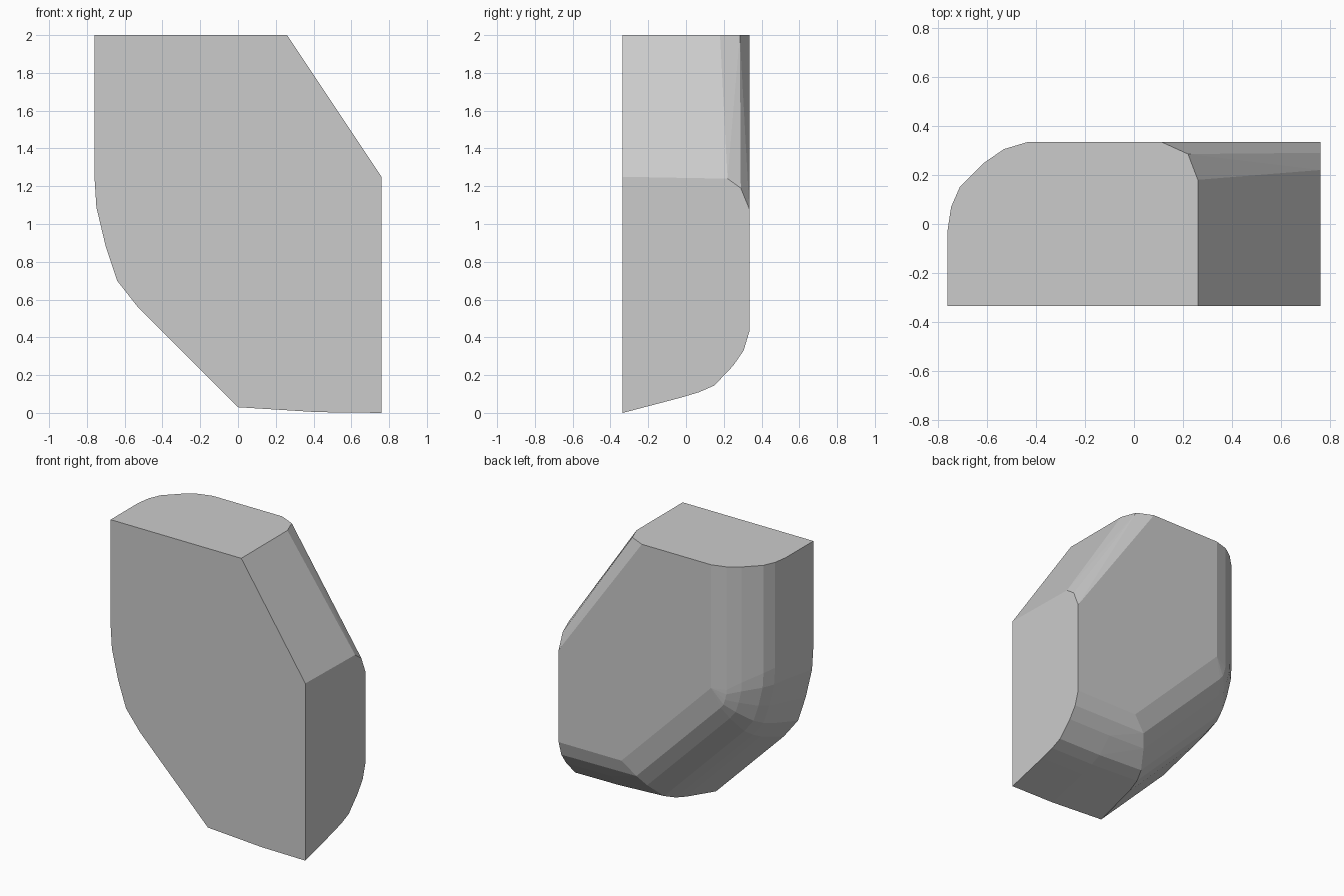
import bpy, bmesh, math

if "Cube" in bpy.data.objects:
    bpy.data.objects.remove(bpy.data.objects["Cube"])

# Sections from front to back:
# depth, left inset, bottom height, diagonal offset (x + z), corner rounding
SECTIONS = [
    (-0.335, 0.000, 0.00, 0.03, 1.00),
    (-0.03, 0.000, 0.08, 0.12, 0.85),
    (0.07, 0.015, 0.11, 0.165, 0.75),
    (0.15, 0.05, 0.145, 0.23, 0.65),
    (0.25, 0.15, 0.25, 0.39, 0.40),
    (0.305, 0.23, 0.33, 0.51, 0.20),
    (0.335, 0.33, 0.43, 0.70, 0.00),
]
# Rounding of the lower left corner, relative to the sharp corner
CORNER = [(0, 0.46), (0.01, 0.30), (0.06, 0.09), (0.12, -0.09), (0.23, -0.23)]
# Upper right slope: ends on the top (x, y) and on the right side (y, z)
TOP_END = [(0.26, -0.335), (0.26, 0.18), (0.22, 0.285), (0.11, 0.335)]
SIDE_END = [(-0.335, 1.25), (0.22, 1.24), (0.29, 1.19), (0.335, 1.08)]

points = []
for y, inset, bottom, diag, k in SECTIONS:
    left = -0.76 + inset
    points.append((left, y, 2.0))
    points += [(left + k * dx, y, diag - left + k * dz) for dx, dz in CORNER]
    # slightly bowed underside
    points.append((diag - bottom - 0.03 * k, y, bottom + 0.03 * k))
    points.append((0.42, y, bottom + 0.004 * k))
    points.append((0.76, y, bottom))
points += [(x, y, 2.0) for x, y in TOP_END]
points += [(0.76, y, z) for y, z in SIDE_END]

# Faceted solid wrapped around the sections
bm = bmesh.new()
for p in points:
    bm.verts.new(p)
bmesh.ops.remove_doubles(bm, verts=bm.verts[:], dist=0.001)
bmesh.ops.convex_hull(bm, input=bm.verts[:])
bmesh.ops.delete(bm, geom=[v for v in bm.verts if not v.link_faces], context='VERTS')
bmesh.ops.dissolve_limit(bm, angle_limit=math.radians(1), verts=bm.verts[:], edges=bm.edges[:])
bmesh.ops.recalc_face_normals(bm, faces=bm.faces[:])
mesh = bpy.data.meshes.new("faceted_block")
bm.to_mesh(mesh)
bm.free()

grey = bpy.data.materials.new("light grey")
grey.diffuse_color = (0.6, 0.6, 0.6, 1)
grey.use_nodes = True
grey.node_tree.nodes["Principled BSDF"].inputs["Base Color"].default_value = grey.diffuse_color
mesh.materials.append(grey)
block = bpy.data.objects.new("faceted_block", mesh)
bpy.context.collection.objects.link(block)
